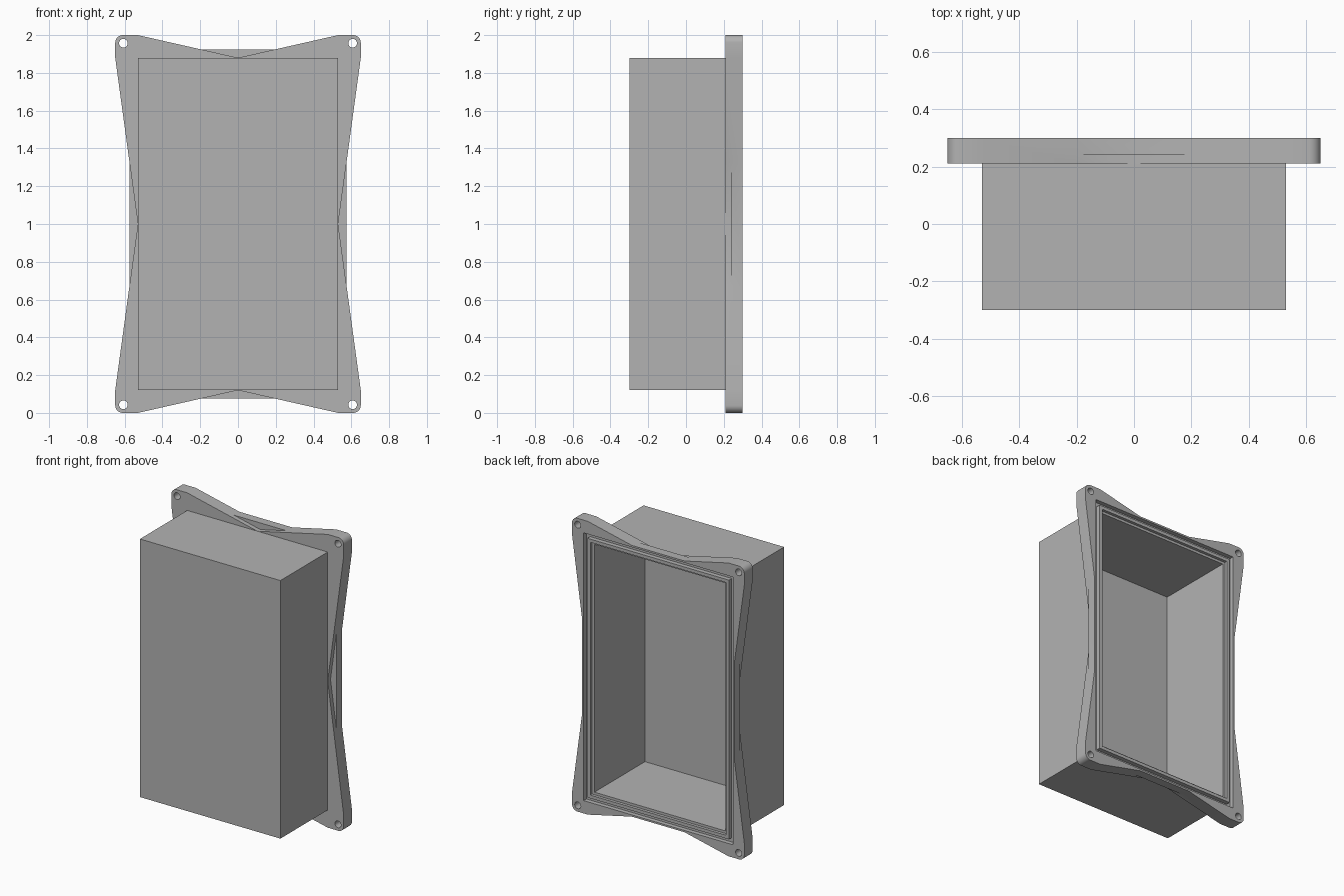
import bpy, bmesh, math

cube = bpy.data.objects.get("Cube")
if cube:
    bpy.data.objects.remove(cube, do_unlink=True)

grey = bpy.data.materials.new("plain grey")
grey.use_nodes = True
grey.diffuse_color = (0.45, 0.45, 0.45, 1)
grey.node_tree.nodes["Principled BSDF"].inputs["Base Color"].default_value = grey.diffuse_color

MID = 1.0            # height of the centre
FRONT, SEAM, RIM, BACK = -0.3, 0.21, 0.24, 0.3
BODY_X, BODY_Z = 0.53, 0.88
FLANGE_X, FLANGE_Z = 0.65, 1.0
RIM_X, RIM_Z = 0.575, 0.925
WALL = 0.035


def prism(name, points, y0, y1):
    """Extrude an (x, z) outline, given about the centre, from y0 to y1."""
    bm = bmesh.new()
    face = bm.faces.new([bm.verts.new((x, y0, MID + z)) for x, z in points])
    ext = bmesh.ops.extrude_face_region(bm, geom=[face])
    moved = [v for v in ext["geom"] if isinstance(v, bmesh.types.BMVert)]
    bmesh.ops.translate(bm, verts=moved, vec=(0, y1 - y0, 0))
    bmesh.ops.recalc_face_normals(bm, faces=bm.faces)
    mesh = bpy.data.meshes.new(name)
    bm.to_mesh(mesh)
    bm.free()
    mesh.materials.append(grey)
    obj = bpy.data.objects.new(name, mesh)
    bpy.context.collection.objects.link(obj)
    return obj


def rect(x, z):
    return [(-x, -z), (x, -z), (x, z), (-x, z)]


def arc(cx, cz, r, start, sweep, steps):
    return [(cx + r * math.cos(start + sweep * i / steps),
             cz + r * math.sin(start + sweep * i / steps)) for i in range(steps + 1)]


def cut(obj, cutter):
    cutter.hide_render = True
    mod = obj.modifiers.new("cut", 'BOOLEAN')
    mod.operation, mod.solver, mod.object = 'DIFFERENCE', 'EXACT', cutter
    bpy.context.view_layer.objects.active = obj
    bpy.ops.object.modifier_apply(modifier=mod.name)
    bpy.data.objects.remove(cutter, do_unlink=True)


# Hollow body, open at the back
body = prism("box_body", rect(BODY_X, BODY_Z), FRONT, SEAM)
cut(body, prism("cavity", rect(BODY_X - WALL, BODY_Z - WALL), FRONT + WALL, BACK + 0.1))

# Flange outline: one quarter, then turned and mirrored round
t = (RIM_X - BODY_X) / (FLANGE_X - BODY_X)
waist_z = t * BODY_Z       # where the side taper leaves the rim
waist_x = t * BODY_X       # where the top taper leaves the rim
r = 0.04
quarter = [(RIM_X, waist_z), (FLANGE_X, BODY_Z)]
quarter += arc(FLANGE_X - r, FLANGE_Z - r, r, 0, math.pi / 2, 8)
quarter += [(BODY_X, FLANGE_Z), (waist_x, RIM_Z)]
half = quarter + [(-x, z) for x, z in reversed(quarter)]
outline = half + [(x, -z) for x, z in reversed(half)]
flange = prism("mounting_flange", outline, SEAM, BACK)

# V-shaped reliefs in front of the rim, at the middle of each side
for s in (-1, 1):
    cut(flange, prism("relief", [(0, s * BODY_Z), (waist_x, s * RIM_Z),
                                 (0, s * 1.1), (-waist_x, s * RIM_Z)], 0.1, RIM))
    cut(flange, prism("relief", [(s * BODY_X, 0), (s * RIM_X, waist_z),
                                 (s * 0.8, 0), (s * RIM_X, -waist_z)], 0.1, RIM))

# Opening with a shallow step, and a seal groove round it
cut(flange, prism("opening", rect(BODY_X - WALL, BODY_Z - WALL), 0, BACK + 0.1))
cut(flange, prism("step", rect(BODY_X - 0.018, BODY_Z - 0.018), BACK - 0.02, BACK + 0.1))
groove = prism("groove", rect(RIM_X - 0.012, RIM_Z - 0.012), BACK - 0.03, BACK + 0.1)
cut(groove, prism("groove_core", rect(BODY_X + 0.004, BODY_Z + 0.004), 0, BACK + 0.2))
cut(flange, groove)

# Screw holes in the corners
for sx in (-1, 1):
    for sz in (-1, 1):
        ring = arc(sx * 0.607, sz * 0.957, 0.023, 0, 2 * math.pi, 24)[:-1]
        cut(flange, prism("screw_hole", ring, 0, BACK + 0.1))

bpy.ops.object.select_all(action='DESELECT')
for obj in (body, flange):
    obj.select_set(True)
bpy.context.view_layer.objects.active = flange
bpy.ops.object.shade_smooth_by_angle(angle=math.radians(30))
